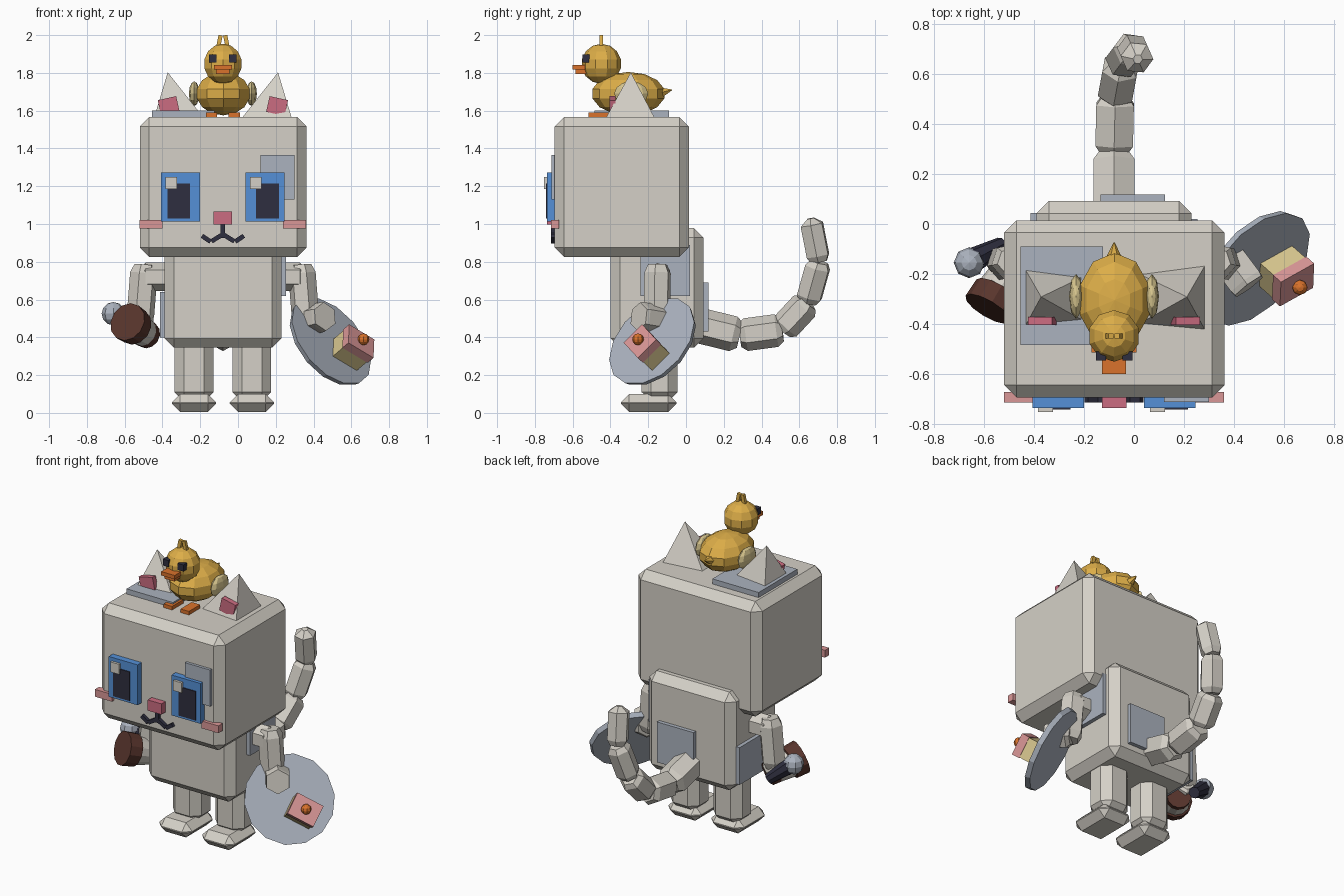
import bpy, bmesh, math
from mathutils import Vector, Matrix

if "Cube" in bpy.data.objects:
    bpy.data.objects.remove(bpy.data.objects["Cube"])

CX = -0.08  # symmetry plane of the figure


def mat(name, r, g, b):
    m = bpy.data.materials.new(name)
    m.diffuse_color = (r, g, b, 1)
    m.use_nodes = True
    m.node_tree.nodes["Principled BSDF"].inputs["Base Color"].default_value = m.diffuse_color
    return m


FUR = mat("warm_grey", .66, .63, .57)
PATCH = mat("blue_grey", .41, .45, .52)
BLUE = mat("eye_blue", .09, .28, .68)
NAVY = mat("dark_navy", .028, .028, .05)
ROSE = mat("rose", .60, .15, .22)
BLUSH = mat("blush_pink", .70, .31, .31)
GOLD = mat("duck_yellow", .72, .42, .065)
ORANGE = mat("orange", .70, .17, .025)
BROWN = mat("cup_brown", .10, .036, .026)
CREAM = mat("cream", .70, .58, .28)


def finish(name, bm, *mats):
    bmesh.ops.recalc_face_normals(bm, faces=bm.faces)
    me = bpy.data.meshes.new(name)
    bm.to_mesh(me)
    bm.free()
    for m in mats:
        me.materials.append(m)
    ob = bpy.data.objects.new(name, me)
    bpy.context.collection.objects.link(ob)
    return ob


def box(name, m, x0, x1, y0, y1, z0, z1, bevel=0, rot=None):
    """Box from extents, with optional chamfer and rotation about its centre."""
    bm = bmesh.new()
    bmesh.ops.create_cube(bm, size=1)
    bmesh.ops.scale(bm, vec=(x1 - x0, y1 - y0, z1 - z0), verts=bm.verts)
    if bevel:
        bmesh.ops.bevel(bm, geom=bm.edges[:], offset=bevel, segments=1,
                        affect='EDGES', clamp_overlap=True)
    if rot:
        bm.transform(rot)
    bm.transform(Matrix.Translation(((x0 + x1) / 2, (y0 + y1) / 2, (z0 + z1) / 2)))
    return finish(name, bm, m)


def lathe(name, mats, a, b, profile, sides=6, spin=0):
    """Turned solid from a to b; profile rows are (fraction, radius, material of next band)."""
    a, b = Vector(a), Vector(b)
    q = (b - a).to_track_quat('Z', 'Y')
    bm = bmesh.new()
    rings = []
    for t, r, _ in profile:
        rings.append([bm.verts.new(a.lerp(b, t) + q @ Vector((
            r * math.cos(spin + math.tau * i / sides),
            r * math.sin(spin + math.tau * i / sides), 0))) for i in range(sides)])
    for k in range(len(rings) - 1):
        for i in range(sides):
            j = (i + 1) % sides
            f = bm.faces.new((rings[k][i], rings[k][j], rings[k + 1][j], rings[k + 1][i]))
            f.material_index = profile[k][2]
    bm.faces.new(rings[0][::-1]).material_index = profile[0][2]
    bm.faces.new(rings[-1]).material_index = profile[-1][2]
    return finish(name, bm, *mats)


def limb(name, a, b, r, tip=.72):
    """Six-sided limb segment with chamfered ends."""
    return lathe(name, [FUR], a, b, [(0, r * .72, 0), (.14, r, 0), (.86, r, 0), (1, r * tip, 0)],
                 6, math.pi / 6)


def ball(name, m, c, r, u=10, v=7):
    bm = bmesh.new()
    bmesh.ops.create_uvsphere(bm, u_segments=u, v_segments=v, radius=1)
    bmesh.ops.scale(bm, vec=r, verts=bm.verts)
    bmesh.ops.translate(bm, vec=c, verts=bm.verts)
    return finish(name, bm, m)


# Head and body
box("head", FUR, -.52, .363, -.695, .015, .825, 1.567, .05)
box("body", FUR, -.39, .23, -.40, .093, .345, .978, .05)

# Coat patches
box("head_top_patch", PATCH, -.455, -.125, -.485, -.09, 1.55, 1.6)
box("eye_patch", PATCH, .12, .30, -.713, -.68, 1.13, 1.365)
box("back_patch", PATCH, -.135, .125, .08, .118, .43, .69)
box("right_side_patch", PATCH, .21, .255, -.24, .02, .62, .89)
box("left_side_patch", PATCH, -.414, -.37, -.21, .045, .40, .64)

# Mirrored legs, feet, ears, arms and cheeks
for side, s in (("left", -1), ("right", 1)):
    c = CX + s * .153
    box(side + "_leg", FUR, c - .103, c + .103, -.235, -.045, .06, .40, .05)
    box(side + "_foot", FUR, c - .117, c + .117, -.345, -.05, .005, .10, .044)

    # Ear: four-sided pyramid leaning outward
    bm = bmesh.new()
    base = [bm.verts.new((CX + s * x, y, 1.56)) for x, y in
            ((.365, -.165), (.365, -.425), (.10, -.40), (.10, -.20))]
    top = bm.verts.new((CX + s * .292, -.292, 1.803))
    bm.faces.new(base)
    for i in range(4):
        bm.faces.new((base[i], base[(i + 1) % 4], top))
    finish(side + "_ear", bm, FUR)
    e = CX + s * .287
    box(side + "_inner_ear", ROSE, e - .05, e + .05, -.405, -.372, 1.582, 1.667,
        rot=Matrix.Rotation(s * .22, 4, 'Y'))

    x = CX + s * .38
    box(side + "_cheek", BLUSH, x - .061, x + .061, -.715, -.672, .975, 1.022)
    limb(side + "_shoulder", (CX + s * .28, -.15, .72), (CX + s * .43, -.15, .72), .075)
    limb(side + "_arm", (CX + s * .415, -.15, .785), (CX + s * .44, -.155, .47), .074)

    # Eye layers
    x = CX + s * .224
    box(side + "_eye", BLUE, x - .103, x + .103, -.736, -.68, 1.013, 1.273)
    p = x + (-.01 if s < 0 else .012)
    box(side + "_pupil", NAVY, p - .06, p + .06, -.742, -.73, 1.028, 1.215)
    h = x - .05
    box(side + "_eye_glint", FUR, h - .03, h + .03, -.752, -.73, 1.185, 1.25)

    # Mouth curve in two strokes
    for n, mx, mz, w, ang in (("inner", .03, .927, .072, .55), ("outer", .088, .922, .055, -.6)):
        x = CX + s * mx
        box(side + "_mouth_" + n, NAVY, x - w / 2, x + w / 2, -.715, -.68, mz - .012, mz + .012,
            rot=Matrix.Rotation(s * ang, 4, 'Y'))

box("nose", ROSE, CX - .049, CX + .049, -.736, -.68, .998, 1.067)
box("mouth_stem", NAVY, CX - .012, CX + .012, -.715, -.68, .925, 1.0)

# Tail chain
joints = [(-.08, .04, .47), (-.08, .285, .41), (-.075, .51, .44),
          (-.05, .645, .585), (-.005, .705, .80), (.015, .66, 1.03)]
for i in range(5):
    limb("tail_segment_%d" % (i + 1), joints[i], joints[i + 1], .094 - .007 * i,
         .3 if i == 4 else .72)

# Right hand holding a tilted plate with a slice of cake
limb("right_hand", (.37, -.13, .49), (.46, -.25, .51), .08, .95)
n = Vector((.63, -.557, .53)).normalized()
plate = Vector((.487, -.175, .375))
lathe("plate", [PATCH], plate - n * .018, plate + n * .012, [(0, .262, 0), (1, .272, 0)], 14)
t1 = Vector((.03, .707, .707))
t1 = (t1 - n * t1.dot(n)).normalized()
t2 = n.cross(t1)
tilt = Matrix((t1, t2, n)).transposed().to_4x4()
foot = Vector((.558, -.16, .30))
for name, m, h0, h1, w in (("cake_sponge", CREAM, 0, .105, 0), ("cake_icing", BLUSH, .10, .15, .004)):
    c = foot + n * (h0 + h1) / 2
    a, b, d = .065 + w, .082 + w, (h1 - h0) / 2
    box(name, m, c.x - a, c.x + a, c.y - b, c.y + b, c.z - d, c.z + d, rot=tilt)
ball("cherry", ORANGE, foot + n * .168, (.031, .031, .031), 8, 6)

# Left hand: banded cup and a microphone
limb("left_hand", (-.50, -.12, .49), (-.53, -.2, .47), .07)
lathe("cup", [BROWN, FUR], (-.475, -.155, .41), (-.585, -.34, .482),
      [(0, .072, 0), (.22, .076, 1), (.62, .088, 0), (.64, .10, 0), (1, .104, 0)], 12)
lathe("microphone_handle", [NAVY], (-.53, -.085, .42), (-.645, -.145, .515),
      [(0, .034, 0), (1, .05, 0)], 8)
ball("microphone_head", PATCH, (-.66, -.155, .525), (.062, .062, .062), 8, 6)

# Duck on the head
ball("duck_body", GOLD, (CX + .002, -.305, 1.69), (.15, .195, .115))
ball("duck_head", GOLD, (CX, -.448, 1.848), (.106, .106, .106))
lathe("duck_tail", [GOLD], (CX, -.16, 1.69), (CX, -.075, 1.71), [(0, .045, 0), (1, .003, 0)], 6)
box("duck_upper_beak", ORANGE, CX - .048, CX + .048, -.60, -.53, 1.818, 1.843)
box("duck_lower_beak", ORANGE, CX - .036, CX + .036, -.585, -.53, 1.795, 1.82)
for side, s in (("left", -1), ("right", 1)):
    x = CX + s * .053
    box("duck_" + side + "_eye", NAVY, x - .02, x + .02, -.547, -.51, 1.855, 1.897)
    x = CX + s * .06
    box("duck_" + side + "_foot", ORANGE, x - .03, x + .03, -.515, -.40, 1.562, 1.59)
    ball("duck_" + side + "_wing", CREAM, (CX + s * .152, -.29, 1.69), (.028, .09, .065), 8, 6)
    box("duck_" + side + "_tuft", GOLD, CX + s * .019 - .011, CX + s * .019 + .011,
        -.459, -.439, 1.93, 2.0, rot=Matrix.Rotation(s * -.2, 4, 'Y'))
